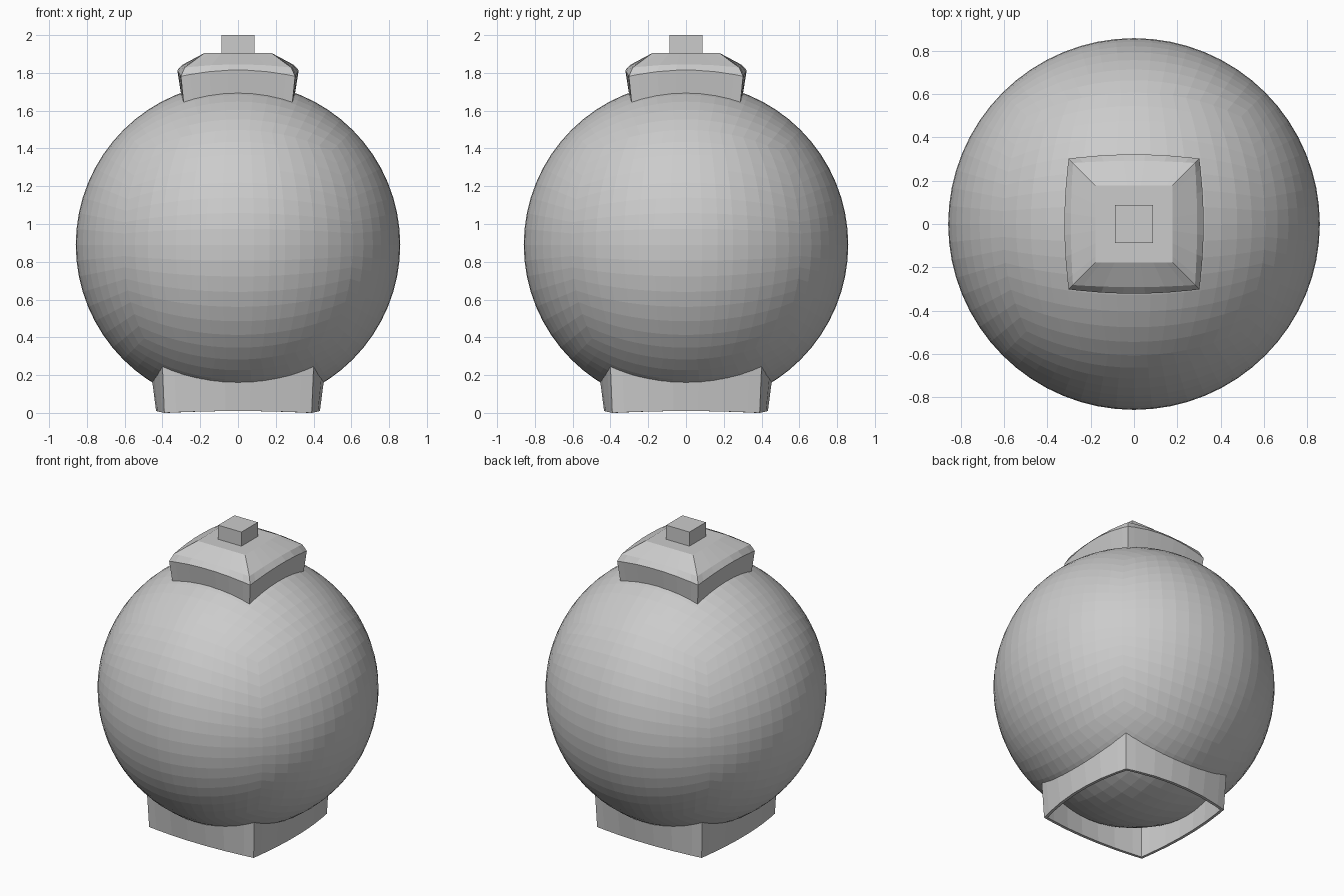
import bpy, bmesh, math
from mathutils import Vector

if "Cube" in bpy.data.objects:
    bpy.data.objects.remove(bpy.data.objects["Cube"])

R, CZ = 0.859, 0.89


def finish(bm, name):
    bmesh.ops.recalc_face_normals(bm, faces=bm.faces[:])
    me = bpy.data.meshes.new(name)
    bm.to_mesh(me)
    bm.free()
    ob = bpy.data.objects.new(name, me)
    bpy.context.collection.objects.link(ob)
    return ob


def bulged_square(corner, mid, z_corner, z_mid):
    """Loop of points: square with outward-bowed sides and curved height."""
    pts = []
    for k in range(4):
        c, s = round(math.cos(k * math.pi / 2)), round(math.sin(k * math.pi / 2))
        for t in (-1, -0.84, -0.5, -0.17, 0.17, 0.5, 0.84):
            x, y = corner * t, -(mid + (corner - mid) * t * t)
            z = z_mid + (z_corner - z_mid) * t * t
            pts.append(Vector((c * x - s * y, s * x + c * y, z)))
    return pts


def loft(name, rings, cap_end=False, closed=False):
    bm = bmesh.new()
    loops = [[bm.verts.new(p) for p in bulged_square(*r)] for r in rings]
    pairs = list(zip(loops, loops[1:]))
    if closed:
        pairs.append((loops[-1], loops[0]))
    for a, b in pairs:
        n = len(a)
        for i in range(n):
            j = (i + 1) % n
            bm.faces.new((a[i], a[j], b[j], b[i]))
    if cap_end:
        bm.faces.new(loops[-1])
    return finish(bm, name)


# round body: cube grid projected onto a sphere
bm = bmesh.new()
bmesh.ops.create_cube(bm, size=2)
bmesh.ops.subdivide_edges(bm, edges=bm.edges[:], cuts=15, use_grid_fill=True)
for v in bm.verts:
    d = Vector([math.tan(c * math.pi / 4) for c in v.co]).normalized()
    v.co = d * R + Vector((0, 0, CZ))
finish(bm, "round_body")

# hollow foot wall under the body: corner, mid, z at corner, z at mid
loft("foot_ring", [
    (0.40, 0.455, 0.245, 0.16),
    (0.39, 0.435, 0.0, 0.01),
    (0.375, 0.415, 0.0, 0.01),
    (0.375, 0.425, 0.25, 0.17),
], closed=True)

# lid with overhanging rim and sloped top
loft("lid", [
    (0.288, 0.302, 1.645, 1.69),
    (0.302, 0.322, 1.782, 1.815),
    (0.282, 0.292, 1.828, 1.845),
    (0.178, 0.178, 1.905, 1.905),
], cap_end=True)

# square knob
bm = bmesh.new()
bmesh.ops.create_cube(bm, size=1)
for v in bm.verts:
    v.co = Vector((v.co.x * 0.174, v.co.y * 0.174, 1.945 + v.co.z * 0.11))
finish(bm, "lid_knob")
